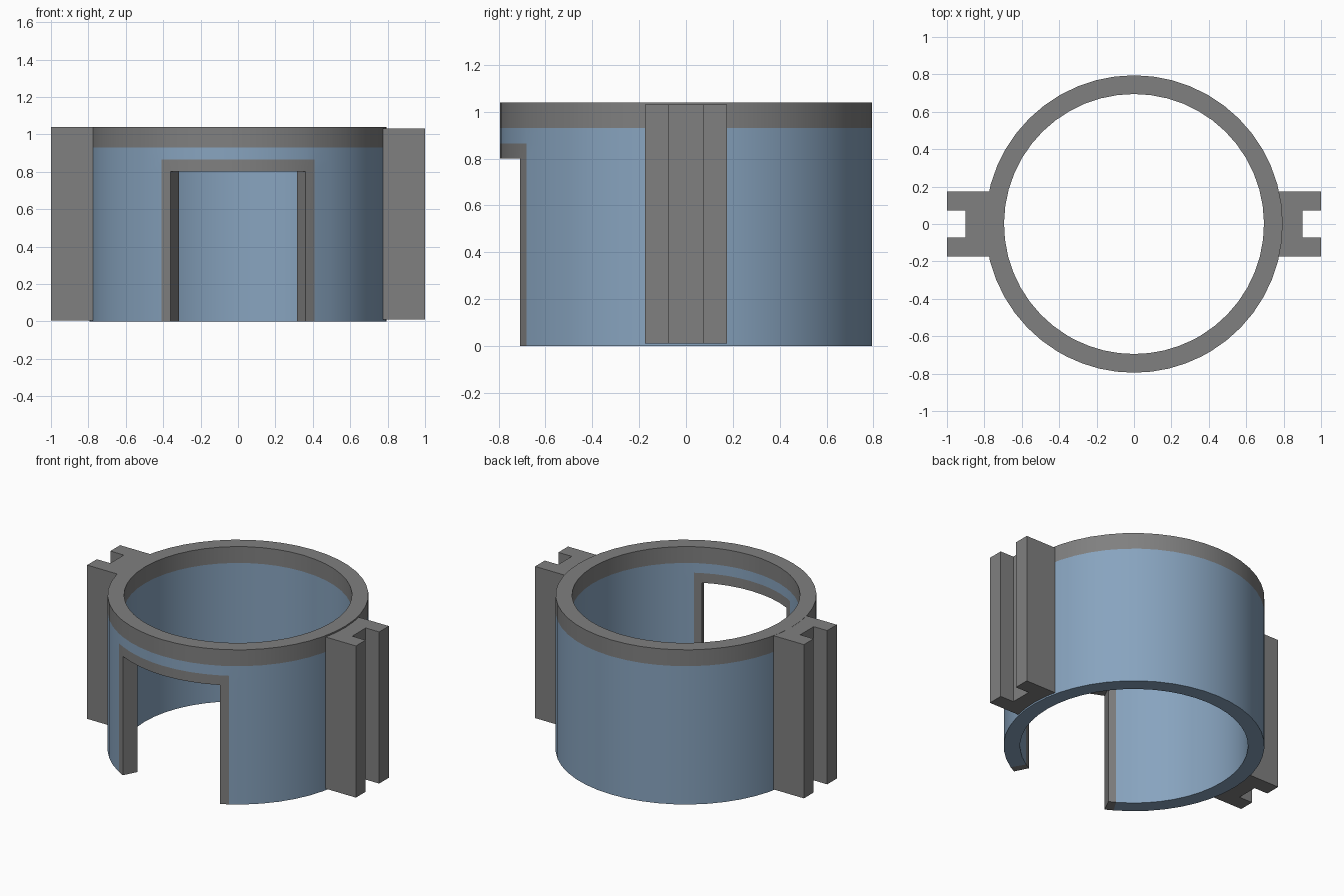
import bpy, bmesh, math

cube = bpy.data.objects.get("Cube")
if cube:
    bpy.data.objects.remove(cube, do_unlink=True)


def material(name, rgb):
    m = bpy.data.materials.new(name)
    m.use_nodes = True
    m.diffuse_color = (*rgb, 1)
    m.node_tree.nodes["Principled BSDF"].inputs["Base Color"].default_value = (*rgb, 1)
    return m


GREY = material("grey", (0.215, 0.215, 0.215))
BLUE = material("steel blue", (0.245, 0.37, 0.52))

R_OUT, R_IN = 0.795, 0.695
DOOR, FRAME = 27, 31                       # half angles of the doorway and its frame
DOOR_TOP, FRAME_TOP, BODY_TOP, TOP = 0.8, 0.865, 0.93, 1.04


def finish(name, bm, mat):
    bmesh.ops.remove_doubles(bm, verts=bm.verts, dist=1e-5)
    bmesh.ops.recalc_face_normals(bm, faces=bm.faces)
    mesh = bpy.data.meshes.new(name)
    bm.to_mesh(mesh)
    bm.free()
    mesh.materials.append(mat)
    ob = bpy.data.objects.new(name, mesh)
    bpy.context.collection.objects.link(ob)
    bpy.ops.object.select_all(action="DESELECT")
    ob.select_set(True)
    bpy.context.view_layer.objects.active = ob
    bpy.ops.object.shade_smooth_by_angle(angle=math.radians(30))
    return ob


# Angles run around the ring from the middle of the doorway
def steps(a, b, n):
    return [a + (b - a) * i / n for i in range(n)]


angles = steps(-FRAME, -DOOR, 1) + steps(-DOOR, DOOR, 8) + steps(DOOR, FRAME, 1) + steps(FRAME, 360 - FRAME, 40)
levels = [0, DOOR_TOP, FRAME_TOP, BODY_TOP, TOP]
N = len(angles)


def part_at(i, k):
    """Which part fills the wall cell in column i and row k."""
    if not 0 <= k < len(levels) - 1:
        return None
    a = angles[i % N]
    if levels[k] >= BODY_TOP:
        return "rim"
    if a >= FRAME or levels[k] >= FRAME_TOP:
        return "body"
    if -DOOR <= a < DOOR and levels[k] < DOOR_TOP:
        return None
    return "door_frame"


def wall_part(name, mat):
    bm = bmesh.new()

    def point(i, k, r):
        a = math.radians(angles[i % N])
        return bm.verts.new((r * math.sin(a), -r * math.cos(a), levels[k]))

    def quad(*corners):
        bm.faces.new([point(*c) for c in corners])

    for i in range(N):
        for k in range(len(levels) - 1):
            if part_at(i, k) != name:
                continue
            for r in (R_OUT, R_IN):
                quad((i, k, r), (i + 1, k, r), (i + 1, k + 1, r), (i, k + 1, r))
            # Close the wall wherever the neighbouring cell is empty
            for dk, edge in ((-1, k), (1, k + 1)):
                if part_at(i, k + dk) is None:
                    quad((i, edge, R_OUT), (i + 1, edge, R_OUT), (i + 1, edge, R_IN), (i, edge, R_IN))
            for di, edge in ((-1, i), (1, i + 1)):
                if part_at(i + di, k) is None:
                    quad((edge, k, R_OUT), (edge, k + 1, R_OUT), (edge, k + 1, R_IN), (edge, k, R_IN))
    return finish(name, bm, mat)


wall_part("body", BLUE)
wall_part("rim", GREY)
wall_part("door_frame", GREY)


# Slotted side brackets, extruded from a plan profile
def bracket(name, side, bottom, top):
    half = [(0.72, 0.175), (1, 0.175), (1, 0.072), (0.9, 0.072)]
    plan = half + [(x, -y) for x, y in reversed(half)]
    bm = bmesh.new()
    face = bm.faces.new([bm.verts.new((side * x, y, bottom)) for x, y in plan])
    out = bmesh.ops.extrude_face_region(bm, geom=[face])["geom"]
    for v in out:
        if isinstance(v, bmesh.types.BMVert):
            v.co.z = top
    return finish(name, bm, GREY)


bracket("left_bracket", 1, 0.01, 1.03)
bracket("right_bracket", -1, 0.005, 1.039)
